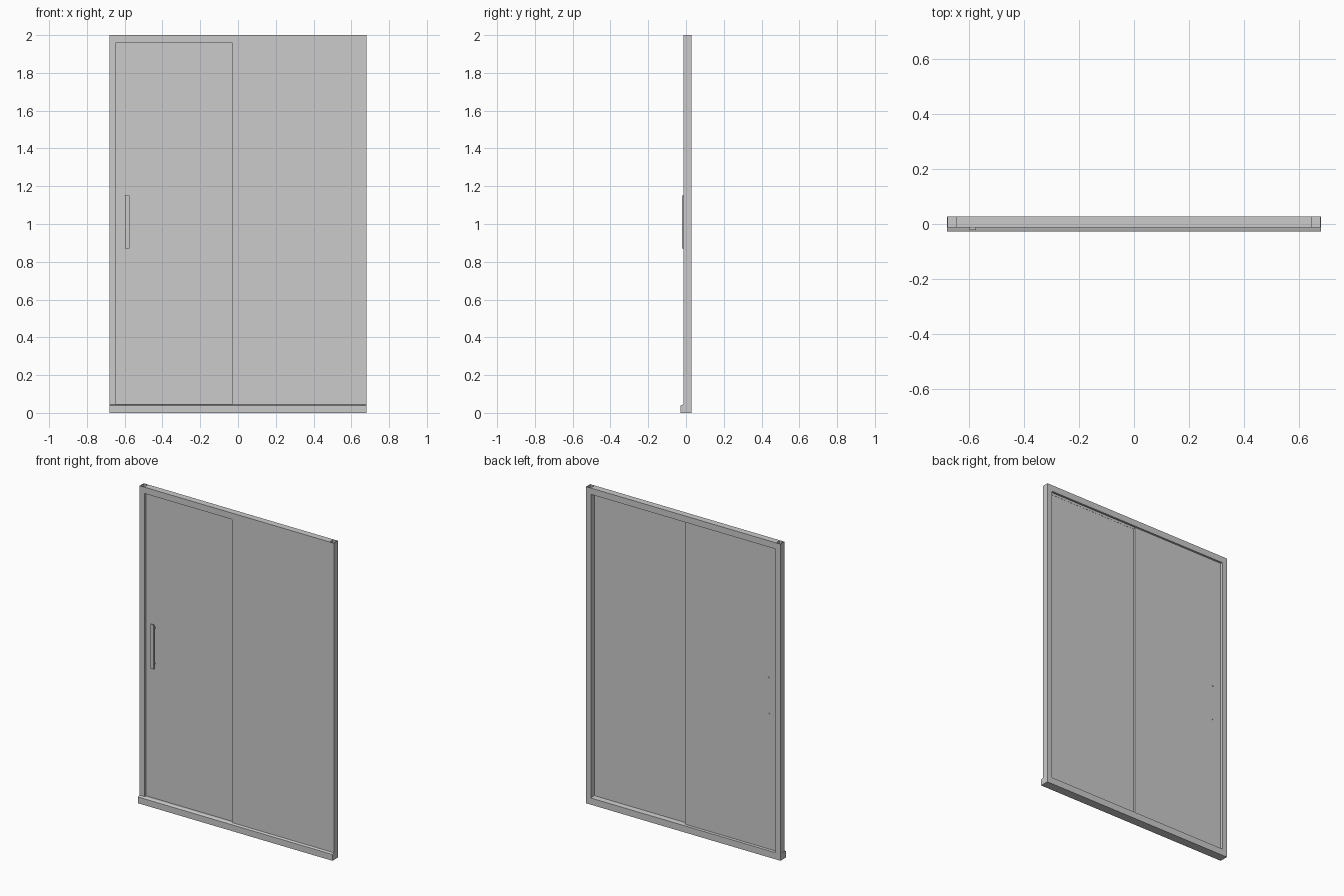
import bpy, bmesh
from math import pi
from mathutils import Matrix

if "Cube" in bpy.data.objects:
    bpy.data.objects.remove(bpy.data.objects["Cube"])

YF, YB = -0.013, 0.028      # front and back planes of the frame
X_OUT, X_IN = 0.679, 0.645  # outer and inner edge of the side posts
SILL = 0.042                # height of the bottom rail


def finish(name, bm):
    bmesh.ops.recalc_face_normals(bm, faces=bm.faces)
    me = bpy.data.meshes.new(name)
    bm.to_mesh(me)
    bm.free()
    ob = bpy.data.objects.new(name, me)
    bpy.context.collection.objects.link(ob)
    return ob


def box(name, x0, x1, y0, y1, z0, z1, bevel=0):
    bm = bmesh.new()
    bmesh.ops.create_cube(bm, size=1)
    for v in bm.verts:
        v.co = ((x0, x1)[v.co.x > 0], (y0, y1)[v.co.y > 0], (z0, z1)[v.co.z > 0])
    ob = finish(name, bm)
    if bevel:
        mod = ob.modifiers.new("soft_edges", 'BEVEL')
        mod.width, mod.segments = bevel, 2
    return ob


def extrude_x(name, profile, x0, x1):
    """Extrude a closed (y, z) profile along x."""
    bm = bmesh.new()
    face = bm.faces.new([bm.verts.new((x0, y, z)) for y, z in profile])
    new = bmesh.ops.extrude_face_region(bm, geom=[face])["geom"]
    bmesh.ops.translate(bm, vec=(x1 - x0, 0, 0),
                        verts=[g for g in new if isinstance(g, bmesh.types.BMVert)])
    return finish(name, bm)


def hollow_post(name, side):
    """Hollow rectangular tube, open at the top."""
    bm = bmesh.new()
    t = 0.003
    rings = []
    for inset, z in ((0, SILL), (0, 2.0), (t, 2.0), (t, SILL + t)):
        x0, x1 = side * (X_IN + inset), side * (X_OUT - inset)
        y0, y1 = YF + inset, YB - inset
        rings.append([bm.verts.new((x, y, z))
                      for x, y in ((x0, y0), (x1, y0), (x1, y1), (x0, y1))])
    for a, b in zip(rings, rings[1:]):
        for i in range(4):
            j = (i + 1) % 4
            bm.faces.new((a[i], a[j], b[j], b[i]))
    bm.faces.new(rings[0])
    bm.faces.new(rings[-1])
    return finish(name, bm)


# Frame: two posts, stepped sill, channelled top rail
hollow_post("left_post", -1)
hollow_post("right_post", 1)
extrude_x("bottom_rail", [(-0.028, 0), (YB, 0), (YB, SILL), (YF, SILL + 0.003),
                          (-0.020, SILL + 0.001), (-0.028, SILL - 0.002)], -0.68, 0.68)
extrude_x("top_rail", [(YF, 1.96), (-0.005, 1.96), (-0.005, 1.99), (0.015, 1.99),
                       (0.015, 1.96), (YB, 1.96), (YB, 2.0), (YF, 2.0)], -X_IN, X_IN)

# Fixed panel flush with the front, sliding panel behind it
box("fixed_panel", -0.032, X_IN, YF, -0.006, SILL, 1.961)
box("sliding_panel", -X_IN, 0.0, 0.004, 0.011, SILL, 1.988)
box("sliding_panel_seal", -0.012, 0.0, -0.005, 0.004, SILL, 1.96)

# Handle: flat bar on two through-bolted standoffs
HX, HZ = -0.586, 1.01
box("handle_bar", HX - 0.012, HX + 0.012, -0.022, -0.013, HZ - 0.14, HZ + 0.14, 0.0015)
for label, dz in (("upper", 0.1125), ("lower", -0.1125)):
    bm = bmesh.new()
    bmesh.ops.create_cone(bm, cap_ends=True, segments=20, radius1=0.006, radius2=0.006,
                          depth=0.028, matrix=Matrix.Translation((HX, 0, HZ + dz))
                          @ Matrix.Rotation(pi / 2, 4, 'X'))
    ob = finish(label + "_handle_standoff", bm)
    for p in ob.data.polygons:
        p.use_smooth = len(p.vertices) == 4
